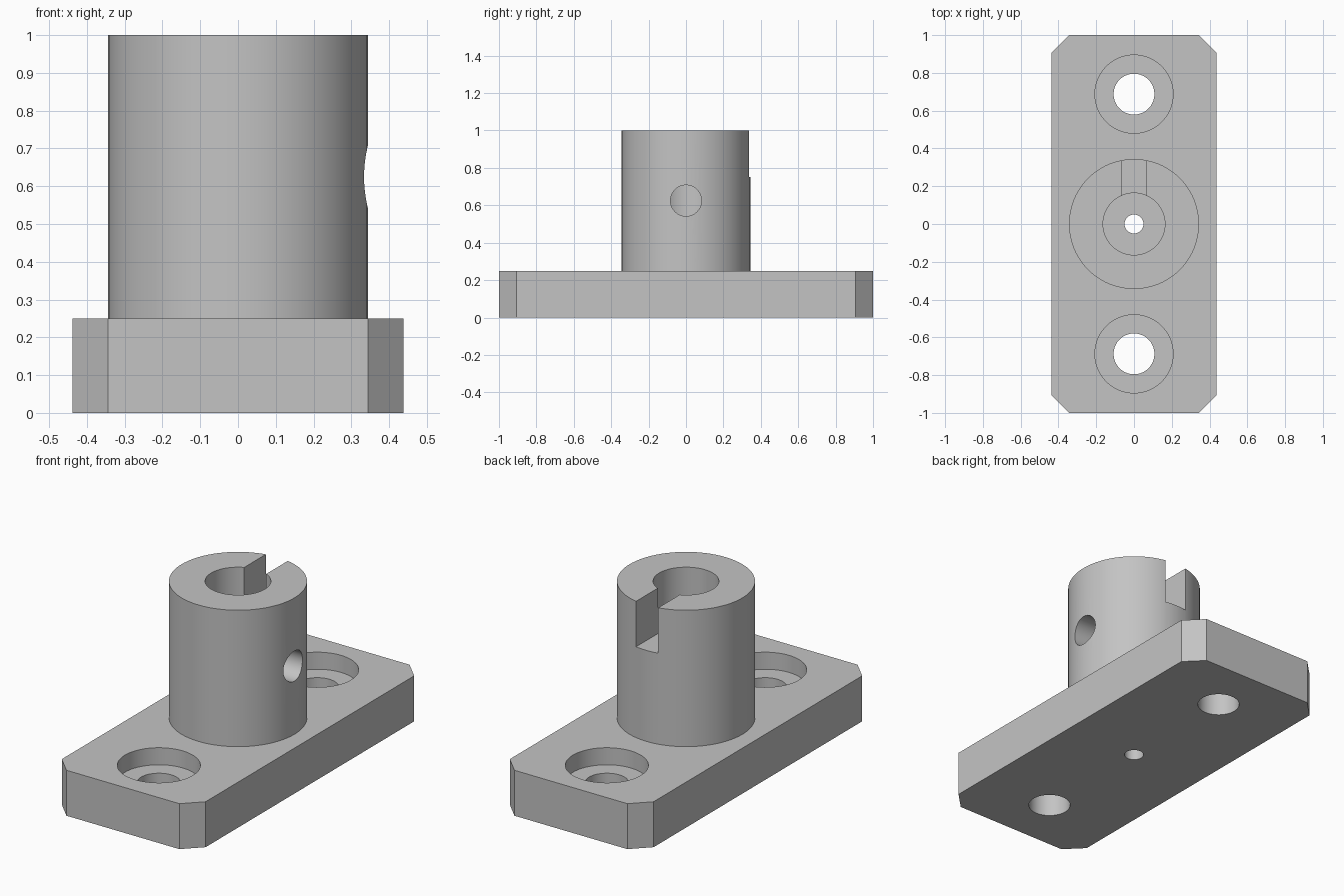
import bpy, bmesh, math
from mathutils import Matrix, Vector

cube = bpy.data.objects.get("Cube")
if cube:
    bpy.data.objects.remove(cube, do_unlink=True)

grey = bpy.data.materials.new("plain grey")
grey.use_nodes = True
colour = (0.55, 0.55, 0.55, 1)
grey.diffuse_color = colour
grey.node_tree.nodes["Principled BSDF"].inputs["Base Color"].default_value = colour


def make_object(name, bm):
    bmesh.ops.recalc_face_normals(bm, faces=bm.faces)
    mesh = bpy.data.meshes.new(name)
    bm.to_mesh(mesh)
    bm.free()
    mesh.materials.append(grey)
    obj = bpy.data.objects.new(name, mesh)
    bpy.context.collection.objects.link(obj)
    return obj


def box(name, low, high, chamfer=0):
    low, high = Vector(low), Vector(high)
    bm = bmesh.new()
    bmesh.ops.create_cube(bm, size=1, matrix=Matrix.Translation((low + high) / 2)
                          @ Matrix.Diagonal((*(high - low), 1)))
    if chamfer:
        upright = [e for e in bm.edges
                   if abs(e.verts[0].co.z - e.verts[1].co.z) > 0.01]
        bmesh.ops.bevel(bm, geom=upright, offset=chamfer, segments=1, affect='EDGES')
    return make_object(name, bm)


def rod(name, start, end, radius, segments=64):
    start, end = Vector(start), Vector(end)
    axis = end - start
    bm = bmesh.new()
    bmesh.ops.create_cone(bm, cap_ends=True, segments=segments, radius1=radius,
                          radius2=radius, depth=axis.length,
                          matrix=Matrix.Translation((start + end) / 2)
                          @ axis.to_track_quat('Z', 'Y').to_matrix().to_4x4())
    return make_object(name, bm)


# Chamfered base plate and round boss
body = box("mounting_base_with_socket", (-0.4375, -1, 0), (0.4375, 1, 0.25), 0.094)
tools = [(rod("boss", (0, 0, 0.1), (0, 0, 1), 0.344, 96), 'UNION')]

# Socket bore, small centre hole, set screw hole and rear slot
cutters = [
    rod("bore_cutter", (0, 0, 0.25), (0, 0, 1.2), 0.164),
    rod("centre_hole_cutter", (0, 0, -0.1), (0, 0, 0.4), 0.05),
    rod("set_screw_cutter", (0.03, 0, 0.625), (0.5, 0, 0.625), 0.083),
    box("slot_cutter", (-0.067, 0.04, 0.75), (0.067, 0.5, 1.2)),
]

# Counterbored mounting holes
for y in (-0.6875, 0.6875):
    cutters.append(rod("mounting_hole_cutter", (0, y, -0.1), (0, y, 0.4), 0.108))
    cutters.append(rod("counterbore_cutter", (0, y, 0.156), (0, y, 0.4), 0.207))
tools += [(c, 'DIFFERENCE') for c in cutters]

for tool, operation in tools:
    mod = body.modifiers.new(tool.name, 'BOOLEAN')
    mod.object = tool
    mod.operation = operation
    mod.solver = 'EXACT'
    tool.hide_render = True

# Bake the cuts and remove the helpers
bpy.context.view_layer.update()
result = bpy.data.meshes.new_from_object(
    body.evaluated_get(bpy.context.evaluated_depsgraph_get()))
body.modifiers.clear()
body.data = result
result.materials.clear()
result.materials.append(grey)
for polygon in result.polygons:
    polygon.material_index = 0
for tool, _ in tools:
    bpy.data.objects.remove(tool, do_unlink=True)

bpy.ops.object.select_all(action='DESELECT')
body.select_set(True)
bpy.context.view_layer.objects.active = body
bpy.ops.object.shade_smooth_by_angle(angle=math.radians(30))
